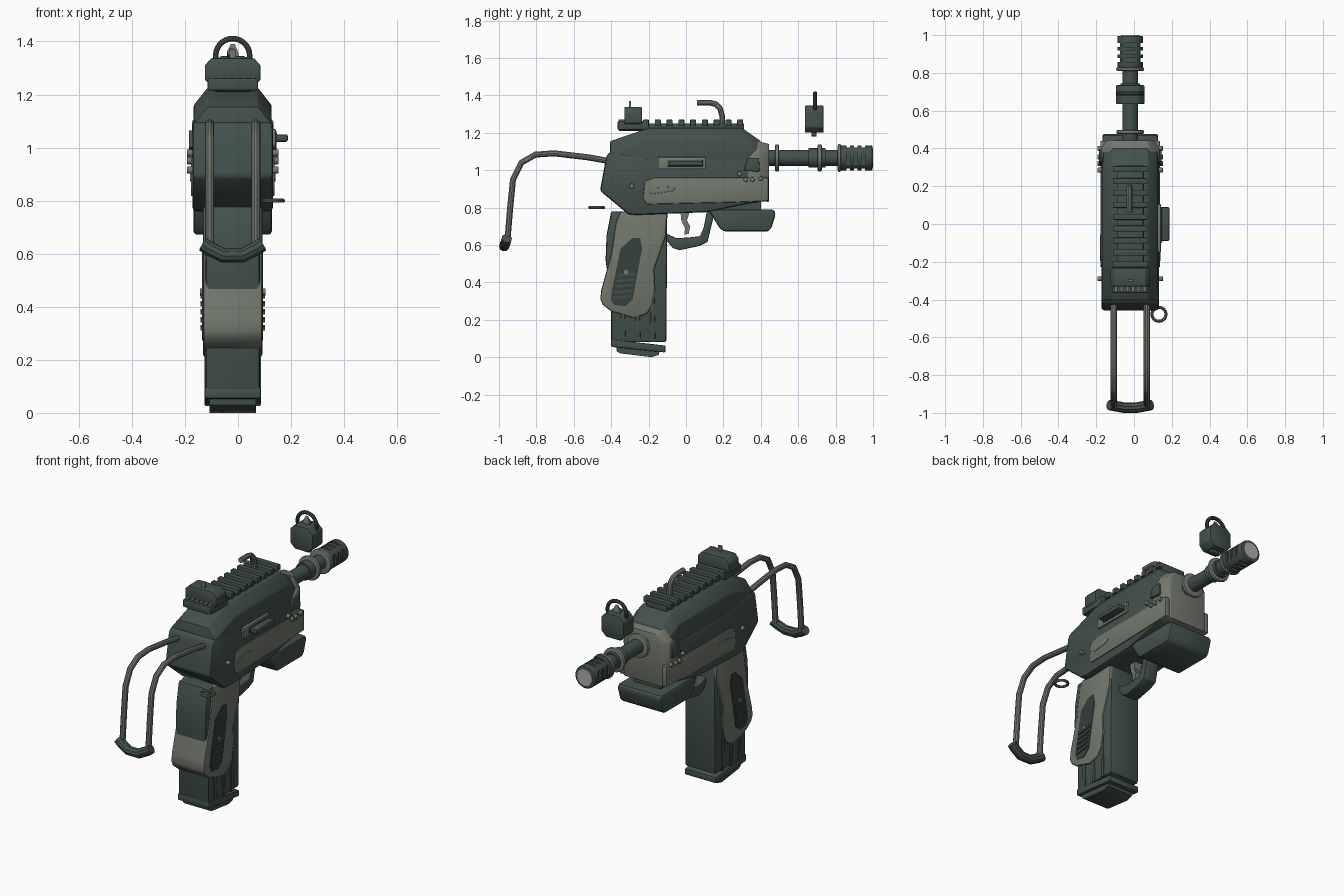
import bpy, bmesh, math
from mathutils import Matrix, Vector

if "Cube" in bpy.data.objects:
    bpy.data.objects.remove(bpy.data.objects["Cube"])

CX = -0.02  # centre plane of the body


def material(name, rgb):
    m = bpy.data.materials.new(name)
    m.diffuse_color = (*rgb, 1)
    m.use_nodes = True
    m.node_tree.nodes["Principled BSDF"].inputs["Base Color"].default_value = m.diffuse_color
    return m


DARK = material("dark_green", (0.055, 0.082, 0.073))
LIGHT = material("grey_green", (0.17, 0.188, 0.152))
BLACK = material("deep_green", (0.035, 0.05, 0.044))
PALE = material("pale_grey", (0.42, 0.43, 0.40))


def finish(name, bm, mat, bevel=0.0, smooth=True):
    bmesh.ops.recalc_face_normals(bm, faces=bm.faces)
    if bevel:
        edges = [e for e in bm.edges if len(e.link_faces) == 2 and e.calc_face_angle(0) > 0.6]
        bmesh.ops.bevel(bm, geom=edges, offset=bevel, segments=2, profile=0.5,
                        affect='EDGES', clamp_overlap=True)
    me = bpy.data.meshes.new(name)
    bm.to_mesh(me)
    bm.free()
    me.materials.append(mat)
    if smooth:
        me.shade_smooth()
        me.set_sharp_from_angle(angle=math.radians(32))
    ob = bpy.data.objects.new(name, me)
    bpy.context.collection.objects.link(ob)
    return ob


def prism(name, pts, x0, x1, mat, bevel=0.0):
    """Side profile of (y, z) points, extruded from x0 to x1 (measured from CX)."""
    bm = bmesh.new()
    f = bm.faces.new([bm.verts.new((CX + x0, y, z)) for y, z in pts])
    r = bmesh.ops.extrude_face_region(bm, geom=[f])
    bmesh.ops.translate(bm, vec=(x1 - x0, 0, 0),
                        verts=[v for v in r["geom"] if isinstance(v, bmesh.types.BMVert)])
    return finish(name, bm, mat, bevel)


def box(name, x0, x1, y0, y1, z0, z1, mat, bevel=0.0):
    return prism(name, [(y0, z0), (y1, z0), (y1, z1), (y0, z1)], x0, x1, mat, bevel)


def hull(name, pts, mat, bevel=0.0):
    """Convex solid around points mirrored across the centre plane."""
    bm = bmesh.new()
    for x, y, z in pts:
        for s in (1, -1):
            bm.verts.new((CX + s * x, y, z))
    bmesh.ops.convex_hull(bm, input=bm.verts)
    bmesh.ops.dissolve_limit(bm, angle_limit=0.02, verts=bm.verts, edges=bm.edges)
    return finish(name, bm, mat, bevel)


def rod(name, axis, centre, r, length, mat, sides=28, bevel=0.0):
    bm = bmesh.new()
    rot = Matrix.Rotation(math.pi / 2, 4, 'X' if axis == 'Y' else 'Y')
    bmesh.ops.create_cone(bm, cap_ends=True, segments=sides, radius1=r, radius2=r, depth=length,
                          matrix=Matrix.Translation(centre) @ rot)
    return finish(name, bm, mat, bevel)


def tube(name, pts, r, mat, cyclic=False):
    cu = bpy.data.curves.new(name, 'CURVE')
    cu.dimensions = '3D'
    cu.bevel_depth, cu.bevel_resolution, cu.use_fill_caps = r, 3, True
    sp = cu.splines.new('POLY')
    sp.points.add(len(pts) - 1)
    for p, c in zip(sp.points, pts):
        p.co = (*c, 1)
    sp.use_cyclic_u = cyclic
    tmp = bpy.data.objects.new(name + "_path", cu)
    bpy.context.collection.objects.link(tmp)
    me = bpy.data.meshes.new_from_object(tmp.evaluated_get(bpy.context.evaluated_depsgraph_get()))
    bpy.data.objects.remove(tmp)
    bm = bmesh.new()
    bm.from_mesh(me)
    return finish(name, bm, mat)


def ring(name, centre, R, r, plane, mat, n=28):
    u, v = {'XZ': ((1, 0, 0), (0, 0, 1)), 'XY': ((1, 0, 0), (0, 1, 0))}[plane]
    pts = [Vector(centre) + R * (math.cos(a) * Vector(u) + math.sin(a) * Vector(v))
           for a in (2 * math.pi * i / n for i in range(n))]
    return tube(name, pts, r, mat, True)


# Receiver: lower shell, chamfered upper shell, pale nose block
prism("lower_receiver", [(-.425, 1.08), (-.40, 1.10), (-.20, 1.06), (.40, 1.06), (.40, .83), (.33, .82),
                         (.11, .775), (-.27, .76), (-.31, .765), (-.46, .89)], -.152, .152, DARK, .015)
hull("upper_receiver", [(.147, -.405, 1.0), (.147, -.405, 1.09), (.095, -.405, 1.155), (.147, -.2, 1.16),
                        (.095, -.2, 1.225), (.147, .30, 1.16), (.095, .30, 1.225), (.14, .40, 1.10),
                        (.09, .40, 1.155), (.147, .40, 1.0)], DARK, .006)
hull("nose_block", [(.154, .33, .84), (.154, .33, 1.06), (.154, .38, 1.10), (.105, .38, 1.155),
                    (.125, .445, .83), (.125, .445, 1.09), (.09, .445, 1.14), (.154, .40, .84),
                    (.154, .40, 1.09)], LIGHT, .006)

# Side details on both sides
for s, side in ((1, "right"), (-1, "left")):
    prism(side + "_side_panel", [(-.22, .94), (-.17, .96), (.44, .96), (.44, .835), (.26, .828),
                                 (-.21, .817), (-.23, .845)], s * .125, s * .158, LIGHT, .006)
    prism(side + "_panel_slot", [(-.195, .89), (-.17, .905), (-.07, .91), (-.055, .90), (-.075, .887),
                                 (-.175, .872), (-.195, .878)], s * .15, s * .161, LIGHT, .002)
    prism(side + "_nose_plate", [(.31, 1.0), (.385, .99), (.395, 1.0), (.39, 1.065), (.33, 1.065)],
          s * .14, s * .165, DARK, .004)
    for i, (y, z) in enumerate([(.285, .98), (.32, .95), (.40, .955), (-.29, .915), (.355, .95)]):
        rod(f"{side}_screw_{i}", 'X', (CX + s * .16, y, z), .013, .026, LIGHT, 12, .003)
    rod(side + "_grip_screw", 'X', (CX + s * .117, -.32, .455), .013, .012, LIGHT, 12)

# Bolt handle, right side only
box("bolt_plate", .14, .163, -.15, .105, 1.005, 1.07, LIGHT, .005)
box("bolt_track", .15, .167, -.10, .09, 1.02, 1.055, DARK, .003)
box("bolt_handle", .15, .208, -.09, .09, 1.022, 1.05, DARK, .008)

# Rail on top
box("rail_base", -.07, .07, -.36, .31, 1.21, 1.25, DARK, .004)
for i in range(9):
    y = .29 - i * .063
    box(f"rail_tooth_{i}", -.092, .092, y - .016, y + .016, 1.235, 1.27, DARK, .004)
tube("rail_hook", [(CX - .005, *p) for p in [(.06, 1.36), (.13, 1.36), (.16, 1.352), (.182, 1.33),
                                             (.193, 1.29), (.195, 1.23)]], .016, LIGHT)

# Rear sight
box("rear_sight_base", -.095, .095, -.365, -.2, 1.215, 1.262, DARK, .006)
hull("rear_sight", [(.105, y, z) for y in (-.33, -.235) for z in (1.255, 1.31)] +
     [(.08, y, z) for y in (-.33, -.235) for z in (1.235, 1.337)], DARK, .004)
box("rear_sight_post", -.012, .012, -.305, -.293, 1.33, 1.37, LIGHT)
for i in range(6):
    x = -.075 + i * .03
    box(f"rear_sight_rib_{i}", x - .008, x + .008, -.36, -.325, 1.245, 1.27, LIGHT)

# Front sight, separate from the barrel, with hoop
hull("front_sight", [(x, y, z) for y in (.635, .735) for x, z in
                     ((.045, 1.2), (.075, 1.23), (.075, 1.315), (.045, 1.345))], DARK, .005)
box("front_sight_foot", -.03, .03, .67, .698, 1.18, 1.21, DARK, .004)
ring("front_sight_hoop", (CX, .69, 1.347), .064, .011, 'XZ', DARK)
hull("front_sight_post", [(.022, .68, 1.33), (.022, .70, 1.33), (.022, .68, 1.355), (.022, .70, 1.355),
                          (.008, .69, 1.39)], LIGHT)

# Barrel, collars and slotted muzzle
BZ = 1.065
rod("barrel", 'Y', (CX, .63, BZ), .042, .44, DARK)
for i, y in enumerate((.487, .715)):
    rod(f"barrel_collar_{i}", 'Y', (CX, y, BZ), .073, .022, LIGHT, 28, .008)
rod("barrel_sleeve", 'Y', (CX, .70, BZ), .052, .09, DARK)
rod("muzzle_collar", 'Y', (CX, .82, BZ), .074, .018, LIGHT, 28, .007)
muzzle = rod("muzzle", 'Y', (CX, .911, BZ), .067, .17, DARK, 28, .004)
bm = bmesh.new()
for k in range(4):
    for y in (.868, .908, .948):
        m = (Matrix.Translation((CX, y, BZ)) @ Matrix.Rotation(k * math.pi / 2, 4, 'Y')
             @ Matrix.Translation((.068, 0, 0)) @ Matrix.Diagonal((.028, .02, .075, 1)))
        bmesh.ops.create_cube(bm, size=1, matrix=m)
cutter = finish("muzzle_slot_cutter", bm, DARK, 0, False)
cutter.hide_render = True
mod = muzzle.modifiers.new("slots", 'BOOLEAN')
mod.operation, mod.object, mod.solver = 'DIFFERENCE', cutter, 'EXACT'
cut = bpy.data.meshes.new_from_object(muzzle.evaluated_get(bpy.context.evaluated_depsgraph_get()))
muzzle.modifiers.clear()
muzzle.data = cut
bpy.data.objects.remove(cutter)
rod("muzzle_bore", 'Y', (CX, .995, BZ), .05, .01, PALE)

# Block under the nose and its bracket
prism("under_block", [(.12, .785), (.17, .79), (.47, .79), (.48, .765), (.455, .685), (.435, .672),
                      (.20, .672), (.18, .69)], -.148, .148, DARK, .018)
box("under_bracket", -.09, .09, .15, .40, .77, .85, DARK)

# Trigger and guard
prism("trigger_guard", [(-.11, .63), (-.07, .583), (-.035, .572), (.07, .594), (.115, .615), (.145, .74),
                        (.145, .785), (.112, .785), (.095, .695), (.075, .647), (.015, .64), (-.05, .636),
                        (-.11, .663)], -.045, .045, DARK, .006)
prism("trigger", [(-.03, .78), (.02, .78), (.005, .73), (.022, .70), (.015, .66), (-.01, .655),
                  (-.005, .69), (-.025, .73)], -.025, .025, LIGHT)

# Grip: dark core, pale shell, dark side insets with ribs
prism("grip_core", [(-.40, .78), (-.10, .78), (-.105, .08), (-.40, .08), (-.40, .30), (-.43, .52),
                    (-.425, .65)], -.102, .102, DARK, .012)
prism("grip_shell", [(-.35, .78), (-.10, .78), (-.107, .65), (-.17, .47), (-.165, .36), (-.185, .27),
                     (-.21, .23), (-.28, .208), (-.40, .245), (-.445, .28), (-.458, .31), (-.453, .36),
                     (-.40, .55), (-.375, .72)], -.112, .112, LIGHT, .012)
for s, side in ((1, "right"), (-1, "left")):
    prism(side + "_grip_inset", [(-.305, .62), (-.285, .638), (-.245, .638), (-.235, .58), (-.285, .31),
                                 (-.325, .272), (-.385, .28), (-.40, .31), (-.395, .36), (-.35, .58)],
          s * .106, s * .115, BLACK)
    for i in range(5):
        z = .315 + i * .03
        y = -.345 + i * .006
        prism(f"{side}_grip_rib_{i}", [(y - .045, z - .004), (y + .045, z + .004), (y + .05, z + .016),
                                       (y - .045, z + .008)], s * .11, s * .122, DARK)
    for i, y in enumerate((-.335, -.255, -.175)):
        prism(f"{side}_magazine_rib_{i}", [(y - .012, .08), (y + .012, .08), (y + .004, .36), (y - .016, .36)],
              s * .09, s * .107, DARK, .003)
prism("magazine_plate", [(-.40, .055), (-.11, .025), (-.11, .062), (-.40, .095)], -.106, .106, DARK, .006)
prism("magazine_foot", [(-.375, .07), (-.14, .045), (-.145, .012), (-.185, 0), (-.35, .02), (-.37, .03)],
      -.088, .088, DARK)

# Folding wire stock
for s, side in ((1, "right"), (-1, "left")):
    tube(side + "_stock_wire", [(CX + s * .087, y, z) for y, z in
                                [(-.38, 1.043), (-.52, 1.068), (-.705, 1.09), (-.805, 1.083), (-.88, 1.04),
                                 (-.925, .95), (-.94, .80), (-.955, .62)]], .017, LIGHT)
tube("stock_butt", [(CX + x, y, z) for x, y, z in
                    [(-.11, -.958, .635), (-.085, -.963, .618), (-.035, -.972, .593), (.035, -.972, .593),
                     (.085, -.963, .618), (.11, -.958, .635)]], .028, DARK)

# Loose sling ring
ring("sling_ring", (.132, -.478, .80), .037, .008, 'XY', LIGHT)
